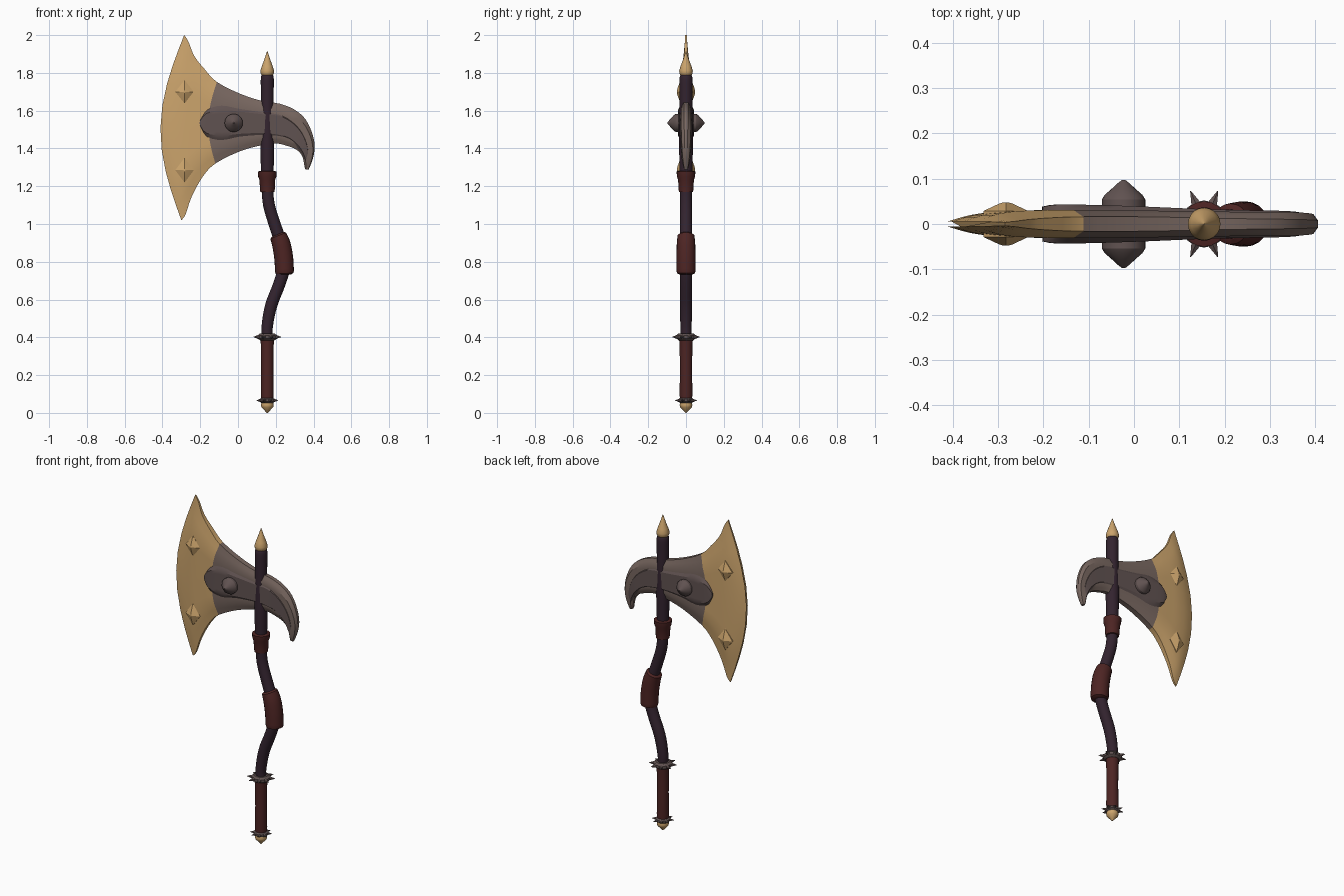
import bpy, bmesh, math
from mathutils import Matrix, Vector


def material(name, col):
    m = bpy.data.materials.new(name)
    m.diffuse_color = (*col, 1)
    return m


GOLD = material("gold", (0.60, 0.37, 0.15))
STEEL = material("warm_steel", (0.19, 0.137, 0.118))
DARK = material("dark_steel", (0.118, 0.085, 0.082))
WOOD = material("dark_wood", (0.033, 0.017, 0.028))
LEATHER = material("red_leather", (0.075, 0.018, 0.017))


def smooth_rows(rows, k):
    """Catmull-Rom interpolation through rows of numbers, k steps per span."""
    out = []
    for i in range(len(rows) - 1):
        p = [rows[max(0, min(len(rows) - 1, i + j))] for j in (-1, 0, 1, 2)]
        for s in range(k):
            t = s / k
            out.append([0.5 * (2 * b + (c - a) * t + (2 * a - 5 * b + 4 * c - d) * t ** 2
                               + (3 * b - a - 3 * c + d) * t ** 3) for a, b, c, d in zip(*p)])
    return out + [list(rows[-1])]


def skin(name, rings, mats, pick=None, matrix=None, angle=35):
    """Join rings of points into a closed, capped object."""
    bm = bmesh.new()
    vs = [[bm.verts.new(p) for p in r] for r in rings]
    n = len(vs[0])
    for i in range(len(vs) - 1):
        for j in range(n):
            f = bm.faces.new((vs[i][j], vs[i][(j + 1) % n], vs[i + 1][(j + 1) % n], vs[i + 1][j]))
            f.material_index = pick(i) if pick else 0
    bm.faces.new(vs[0])
    bm.faces.new(vs[-1]).material_index = pick(len(vs)) if pick else 0
    if matrix:
        bm.transform(matrix)
    bmesh.ops.recalc_face_normals(bm, faces=bm.faces[:])
    me = bpy.data.meshes.new(name)
    bm.to_mesh(me)
    bm.free()
    for m in mats:
        me.materials.append(m)
    ob = bpy.data.objects.new(name, me)
    bpy.context.collection.objects.link(ob)
    bpy.ops.object.select_all(action='DESELECT')
    ob.select_set(True)
    bpy.context.view_layer.objects.active = ob
    bpy.ops.object.shade_smooth_by_angle(angle=math.radians(angle))
    return ob


def tube(name, pts, mat, sides=20, matrix=None, angle=35):
    """Round sweep along (x, z, radius) points."""
    rings = []
    for i, (x, z, r) in enumerate(pts):
        a, b = pts[max(0, i - 1)], pts[min(len(pts) - 1, i + 1)]
        t = Vector((b[0] - a[0], b[1] - a[1]))
        t = t.normalized() if t.length > 1e-6 else Vector((0, 1))
        rings.append([(x + r * math.cos(q) * t.y, r * math.sin(q), z - r * math.cos(q) * t.x)
                      for q in (2 * math.pi * k / sides for k in range(sides))])
    return skin(name, rings, [mat], None, matrix, angle)


ROWS = [0, .08, .16, .26, .38, .5, .62, .74, .84, .92, 1]


def slab(name, stations, mats, pick, k=3):
    """Bevelled slab: (top x, z, bottom x, z, bulge, half thickness, rim half thickness)."""
    rings = []
    for x0, z0, x1, z1, b, t, r in smooth_rows(stations, k):
        side = []
        for v in ROWS:
            y = r + (t - r) * min(1, min(v, 1 - v) / 0.16)
            side.append((x0 + (x1 - x0) * v - b * math.sin(math.pi * v), y, z0 + (z1 - z0) * v))
        rings.append(side + [(x, -y, z) for x, y, z in reversed(side)])
    return skin(name, rings, mats, pick, None, 28)


# Axe head: golden edge, steel body, hooked horn at the rear
slab("axe_head", [
    (-.285, 2.0, -.30, 1.02, .118, .006, .004), (-.262, 1.965, -.278, 1.05, .09, .02, .006),
    (-.232, 1.89, -.245, 1.145, .06, .028, .01), (-.177, 1.82, -.187, 1.25, .055, .030, .014),
    (-.112, 1.752, -.12, 1.32, .042, .031, .016), (.01, 1.69, .01, 1.385, .01, .030, .016),
    (.125, 1.652, .125, 1.417, 0, .028, .014), (.22, 1.637, .20, 1.427, 0, .027, .012),
    (.30, 1.605, .265, 1.412, 0, .027, .011), (.357, 1.555, .31, 1.393, 0, .026, .010),
    (.393, 1.48, .338, 1.363, 0, .024, .009), (.406, 1.41, .348, 1.33, 0, .021, .008),
    (.396, 1.345, .352, 1.303, 0, .016, .007), (.374, 1.288, .357, 1.289, 0, .009, .006)],
    [GOLD, STEEL], lambda i: 0 if i < 12 else 1)

# Raised cheek plate, running back into the horn
slab("cheek_plate", [
    (-.20, 1.55, -.20, 1.52, .003, .038, .028), (-.16, 1.61, -.165, 1.458, .01, .043, .028),
    (-.085, 1.636, -.085, 1.435, 0, .042, .026), (.01, 1.622, .01, 1.45, 0, .039, .022),
    (.125, 1.605, .125, 1.458, 0, .034, .02), (.22, 1.595, .21, 1.45, 0, .031, .016),
    (.285, 1.56, .268, 1.435, 0, .030, .015), (.332, 1.51, .31, 1.405, 0, .029, .015),
    (.362, 1.45, .337, 1.372, 0, .027, .014), (.374, 1.39, .352, 1.338, 0, .023, .012),
    (.366, 1.33, .358, 1.315, 0, .015, .008)], [DARK], None)

# Bosses and golden diamond studs on both faces
for side, sign in (("front", 1), ("back", -1)):
    turn = Matrix.Rotation(sign * math.pi / 2, 4, 'X')
    tube("boss_" + side, [(0, .02, .048), (0, .054, .048), (0, .064, .042), (0, .078, .026),
                          (0, .09, .013), (0, .097, .004)], DARK, 20,
         Matrix.Translation((-.023, 0, 1.535)) @ turn, 30)
    for label, z, h in (("upper", 1.70, .062), ("lower", 1.285, .066)):
        place = Matrix.Translation((-.283, 0, z)) @ Matrix.Diagonal((.049, 1, h, 1)) @ turn
        tube(f"diamond_{label}_{side}", [(0, .0, 1), (0, .029, 1), (0, .045, .3), (0, .048, .1)],
             GOLD, 4, place, 20)

# Curved wooden shaft
tube("shaft", smooth_rows([
    (.155, .05, .029), (.155, .38, .029), (.155, .46, .030), (.176, .57, .032), (.218, .68, .032),
    (.243, .77, .033), (.236, .87, .033), (.197, .99, .032), (.164, 1.10, .031), (.155, 1.20, .031),
    (.155, 1.30, .034), (.155, 1.45, .037), (.155, 1.60, .034), (.155, 1.70, .034),
    (.155, 1.775, .034), (.155, 1.795, .024)], 4), WOOD)

# Leather collar, middle wrap and grip
tube("collar", [(.156, 1.168, .030), (.156, 1.17, .038), (.155, 1.235, .042), (.155, 1.25, .048),
                (.155, 1.278, .050), (.155, 1.282, .032)], LEATHER)
tube("middle_wrap", [(.247, .733, .034), (.247, .738, .047)] + smooth_rows([
    (.246, .75, .050), (.242, .82, .050), (.230, .89, .049), (.213, .938, .045)], 4)
    + [(.210, .945, .034)], LEATHER)
tube("grip", [(.155, .06, .031), (.155, .10, .034), (.155, .23, .032), (.155, .36, .034),
              (.155, .395, .037)], LEATHER)

# Spiked guard and smaller spiked ring above the pommel
for name, z, s in (("guard", .402, 1.0), ("lower_ring", .066, .78)):
    tube(name, [(.155, z - .018 * s, .038 * s), (.155, z - .008 * s, .052 * s),
                (.155, z + .008 * s, .052 * s), (.155, z + .018 * s, .040 * s)], DARK, 16)
    for k in range(8):
        spin = Matrix.Rotation(math.pi / 8 + k * math.pi / 4, 4, 'Z')
        tube(f"{name}_spike_{k}", [(0, .040 * s, .015 * s), (0, .079 * s, .001)], DARK, 6,
             Matrix.Translation((.155, 0, z)) @ spin @ Matrix.Rotation(math.pi / 2, 4, 'Y'))

# Golden top spike and pommel
tube("top_spike", [(.155, 1.785, .028), (.155, 1.797, .035), (.155, 1.812, .036), (.155, 1.835, .029),
                   (.155, 1.87, .016), (.155, 1.915, .001)], GOLD)
tube("pommel", [(.155, 0, .003), (.155, .012, .014), (.155, .03, .031), (.155, .042, .034),
                (.155, .058, .030)], GOLD)
